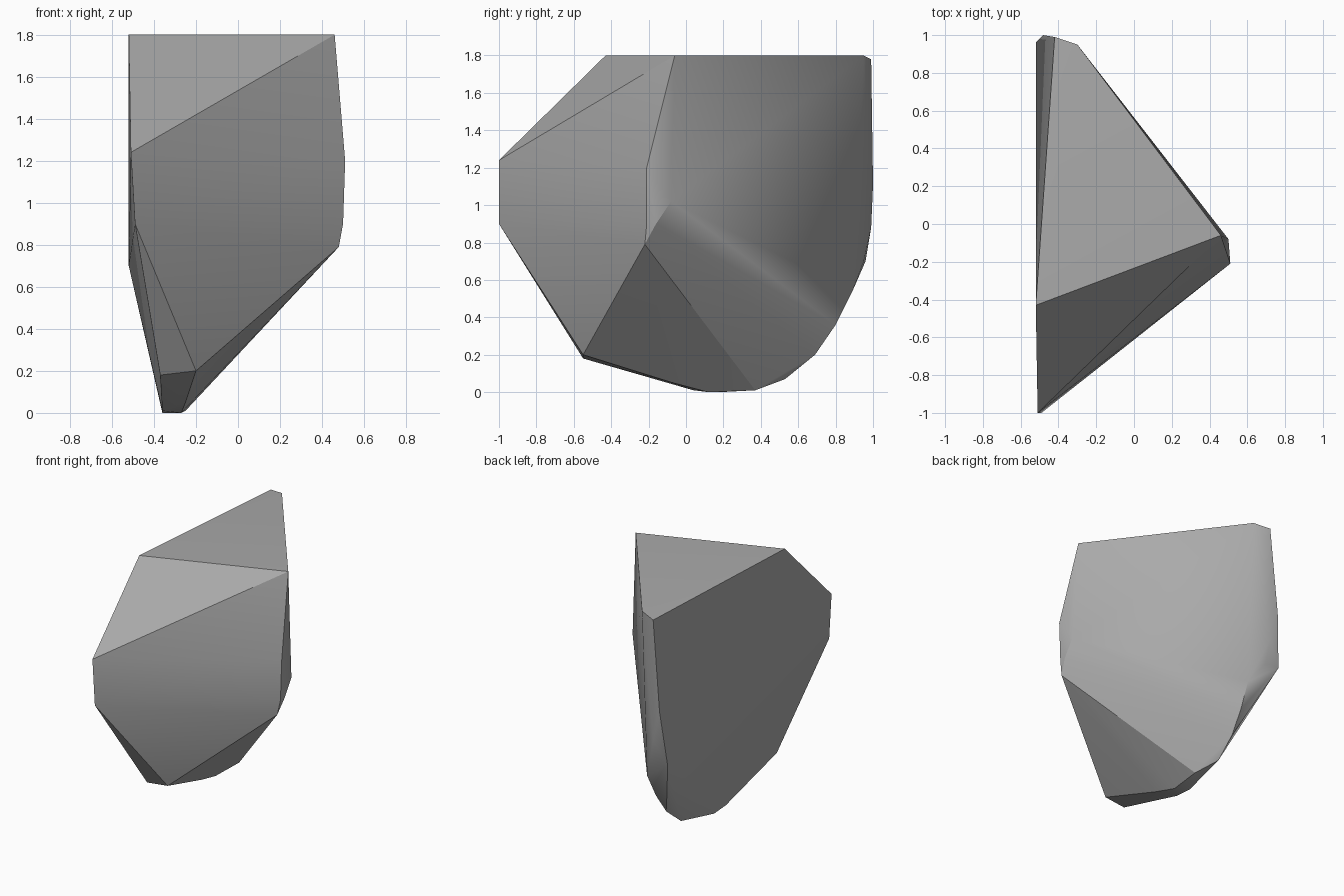
import bpy
import bmesh
import math
from mathutils import Vector

# Remove the default object
default_cube = bpy.data.objects.get("Cube")
if default_cube:
    bpy.data.objects.remove(default_cube, do_unlink=True)


def make_material(name, colour):
    material = bpy.data.materials.new(name)
    material.use_nodes = True
    material.diffuse_color = colour
    shader = material.node_tree.nodes["Principled BSDF"]
    shader.inputs["Base Color"].default_value = colour
    return material


def build_hull(name, outlines, material, smooth_angle):
    """Wrap a convex faceted skin around the given outlines."""
    mesh = bpy.data.meshes.new(name)
    bm = bmesh.new()
    for outline in outlines:
        for point in outline:
            bm.verts.new(Vector(point))
    hull = bmesh.ops.convex_hull(bm, input=bm.verts[:])
    unused = set(hull["geom_interior"]) | set(hull["geom_unused"])
    loose = [item for item in unused if isinstance(item, bmesh.types.BMVert)]
    bmesh.ops.delete(bm, geom=loose, context="VERTS")
    bmesh.ops.recalc_face_normals(bm, faces=bm.faces[:])
    bm.to_mesh(mesh)
    bm.free()
    mesh.materials.append(material)

    obj = bpy.data.objects.new(name, mesh)
    bpy.context.scene.collection.objects.link(obj)
    bpy.ops.object.select_all(action="DESELECT")
    obj.select_set(True)
    bpy.context.view_layer.objects.active = obj
    bpy.ops.object.shade_smooth_by_angle(angle=smooth_angle)
    return obj


# Flat triangular top with a clipped rear corner
top_outline = [(-.52, -.43, 1.8), (.46, -.06, 1.8), (-.3, .95, 1.8), (-.42, .99, 1.78)]

# Narrow front edge, tapering to a chin
front_outline = [(-.51, -1, 1.24), (-.49, -1, .9), (-.37, -.55, .18), (-.2, -.55, .2)]

# Side corner with a slim bevel
side_corner = [(.51, -.21, 1.2), (.5, -.21, .9), (.48, -.22, .79), (.5, -.16, .9), (.5, -.08, 1.02)]

# Rear edge, upright above and curving under
rear_edge = [(-.48, 1, 1.11), (-.42, .99, .88), (-.52, .96, .7), (-.41, .95, .7),
             (-.3, .89, .54), (-.31, .8, .36), (-.32, .69, .2), (-.33, .53, .07)]

# Narrow underside
underside = [(-.25, .37, .01), (-.27, .12, 0), (-.36, .18, 0), (-.36, .04, .01), (-.25, -.07, .05)]

stone_grey = make_material("stone grey", (.4, .4, .4, 1))
build_hull(
    "rock",
    [top_outline, front_outline, side_corner, rear_edge, underside],
    stone_grey,
    math.radians(30),
)
